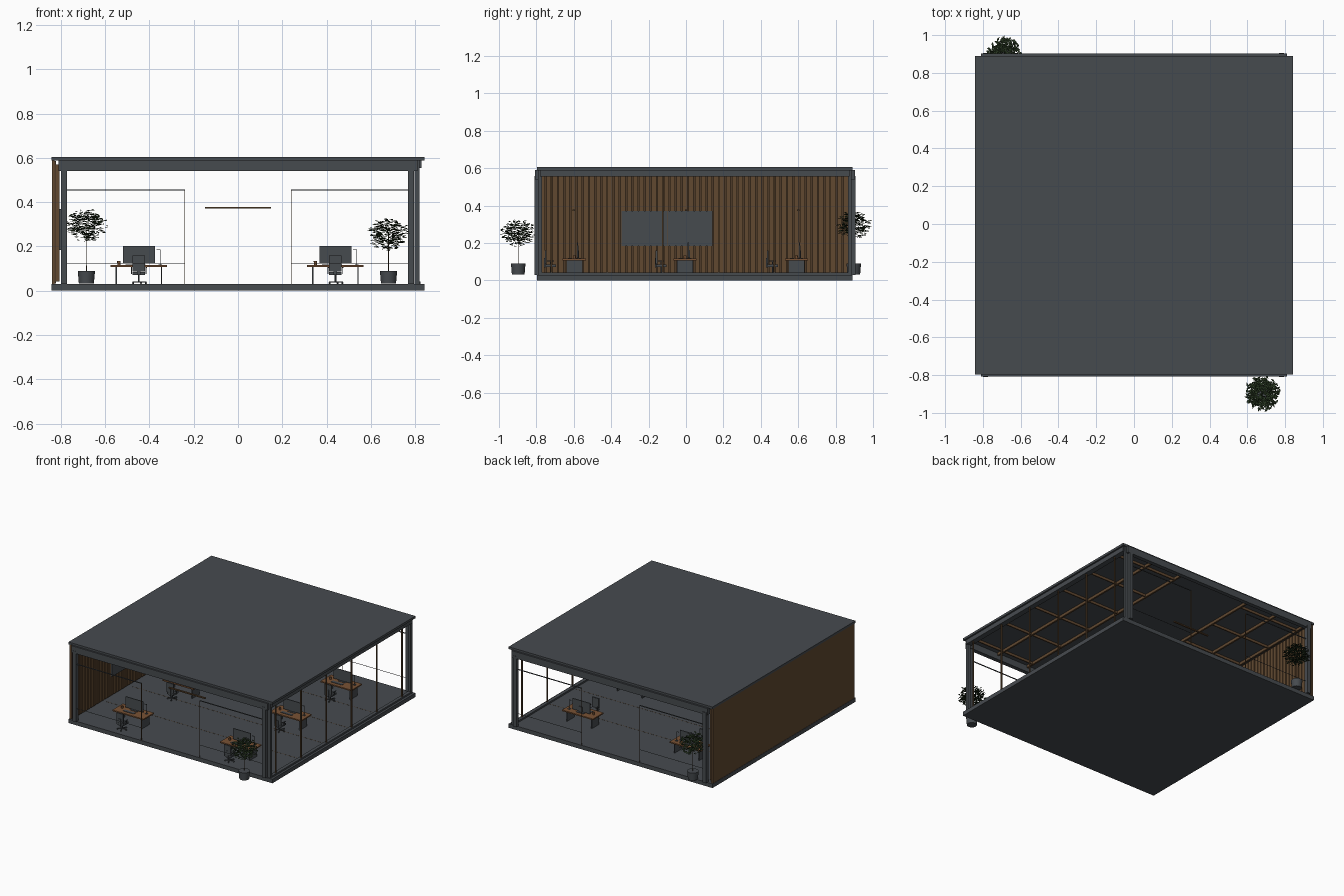
import bpy, bmesh, math, random
from mathutils import Matrix, Vector

if "Cube" in bpy.data.objects:
    bpy.data.objects.remove(bpy.data.objects["Cube"])
random.seed(4)


def material(name, r, g, b):
    m = bpy.data.materials.new(name)
    m.use_nodes = True
    m.diffuse_color = (r, g, b, 1)
    m.node_tree.nodes["Principled BSDF"].inputs["Base Color"].default_value = (r, g, b, 1)
    return m


GREY = material("charcoal metal", .062, .070, .078)
WOOD = material("slat wood", .12, .066, .030)
BACK = material("shadow wood", .075, .042, .022)
DESK = material("desk wood", .19, .085, .035)
LEAF = material("leaf green", .022, .040, .016)
BARK = material("trunk brown", .06, .035, .02)


def add_box(bm, x0, x1, y0, y1, z0, z1):
    size = Matrix.Diagonal((x1 - x0, y1 - y0, z1 - z0, 1))
    mid = Matrix.Translation(((x0 + x1) / 2, (y0 + y1) / 2, (z0 + z1) / 2))
    bmesh.ops.create_cube(bm, size=1, matrix=mid @ size)


def add_tube(bm, x, y, z0, z1, r0, r1, sides=16):
    bmesh.ops.create_cone(bm, cap_ends=True, segments=sides, radius1=r0, radius2=r1,
                          depth=z1 - z0, matrix=Matrix.Translation((x, y, (z0 + z1) / 2)))


def finish(name, bm, mat):
    me = bpy.data.meshes.new(name)
    bm.to_mesh(me)
    bm.free()
    me.materials.append(mat)
    ob = bpy.data.objects.new(name, me)
    bpy.context.collection.objects.link(ob)
    return ob


def boxes(name, mat, *items):
    bm = bmesh.new()
    for b in items:
        add_box(bm, *b)
    return finish(name, bm, mat)


def copies(ob, spots):
    # linked duplicates share one mesh
    for i, p in enumerate(spots):
        o = ob if i == 0 else ob.copy()
        if i:
            bpy.context.collection.objects.link(o)
        o.location = p


FRONT, REAR = -.797, .89

# slab, roof and structural frame
boxes("floor_slab", GREY, (-.842, .842, FRONT, REAR, 0, .03))
boxes("roof", GREY, (-.842, .842, FRONT, REAR, .588, .605))
boxes("end_beams", GREY, *[(-.81, .81, y, y + .03, .54, .59) for y in (-.808, .873)])
boxes("side_beam", GREY, (.79, .83, -.78, .873, .555, .588))
boxes("side_sill", GREY, (.80, .825, -.78, .873, .03, .042))
boxes("corner_columns", GREY, *[(x, x + .028, y, y + .028, .03, .557)
                               for x in (-.80, .767) for y in (-.81, .878)])
boxes("side_posts", GREY, *[(.797, .82, y, y + .02, .03, .588) for y in (-.79, .865)])

# timber wall with vertical slats
boxes("timber_wall", WOOD, (-.84, -.828, -.79, .883, .03, .588))
boxes("wall_backing", BACK, (-.828, -.822, -.785, .878, .032, .585))
SLATS = 50
pitch = 1.655 / SLATS
boxes("wall_slats", WOOD, *[(-.822, -.806, -.78 + i * pitch, -.78 + (i + .78) * pitch, .042, .57)
                           for i in range(SLATS)])
boxes("wall_board", GREY, (-.806, -.798, -.345, -.102, .185, .37),
      (-.806, -.798, -.099, .142, .185, .37))

# slim mullions, ceiling battens and floor joints on a shared module
MODULE = [-.72 + .298 * i for i in range(6)]
boxes("side_mullions", WOOD, *[(.812, .82, y - .004, y + .004, .035, .585) for y in MODULE])
battens = []
for s in (-1, 1):
    for x in (.29, .55, .79):
        battens.append((s * x - .006, s * x + .006, -.775, .87, .568, .588))
    for y in MODULE:
        a, b = sorted((s * .29, s * .80))
        battens.append((a, b, y - .004, y + .004, .570, .588))
boxes("ceiling_battens", WOOD, *battens)
boxes("floor_joints", BACK, *[(-.79, .79, y - .0015, y + .0015, .03, .0306) for y in MODULE[1:5]])

# glazing trims beside the entrance at each end
trims, rails = [], []
for y in (-.797, .885):
    for s in (-1, 1):
        trims.append((s * .24 - .0015, s * .24 + .0015, y, y + .006, .03, .455))
        a, b = sorted((s * .24, s * .78))
        rails.append((a, b, y, y + .006, .453, .458))
        rails.append((a, b, y, y + .004, .124, .1255))
boxes("glazing_edges", WOOD, *trims)
boxes("glazing_rails", GREY, *rails)

# pendant lights
lamp = boxes("pendant_light", WOOD, (-.15, .15, -.006, .006, -.004, .004))
copies(lamp, [(0, y, .375) for y in (-.6, 0, .6)])

# desk units, built around the desk centre on the floor
SPOTS = [(x, y, .03) for x in (-.448, .44) for y in (-.597, -.005, .59)]
copies(boxes("desk_top", DESK, (-.128, .128, -.062, .062, .077, .086)), SPOTS)
copies(boxes("desk_legs", GREY, (-.105, -.099, -.043, .043, 0, .077),
             (.099, .105, -.043, .043, 0, .077)), SPOTS)
copies(boxes("monitor", GREY, (-.072, .072, .014, .020, .092, .172),
             (-.012, .012, .020, .026, .086, .13), (-.03, .03, .005, .035, .086, .089),
             (-.06, .03, -.035, -.012, .086, .089)), SPOTS)
copies(boxes("task_lamp", GREY, (.095, .097, .02, .022, .086, .155),
             (.08, .097, .019, .023, .153, .156), (.088, .104, .013, .029, .086, .089)), SPOTS)
bm = bmesh.new()
add_tube(bm, -.09, 0, .086, .104, .007, .008)
copies(finish("cup", bm, DESK), SPOTS)

# swivel chair with a five-spoke base
bm = bmesh.new()
add_box(bm, -.028, .028, -.155, -.098, .042, .055)
add_box(bm, -.028, .028, -.158, -.148, .058, .13)
add_box(bm, -.008, .008, -.162, -.155, .04, .09)
for s in (-1, 1):
    add_box(bm, s * .033 - .003, s * .033 + .003, -.145, -.11, .072, .077)
    add_box(bm, s * .033 - .002, s * .033 + .002, -.13, -.125, .045, .072)
add_tube(bm, 0, -.127, .008, .042, .004, .004, 8)
for k in range(5):
    turn = Matrix.Translation((0, -.127, .009)) @ Matrix.Rotation(k * math.tau / 5, 4, "Z")
    bmesh.ops.create_cube(bm, size=1, matrix=turn @ Matrix.Translation((.017, 0, 0))
                          @ Matrix.Diagonal((.034, .004, .004, 1)))
    bmesh.ops.create_uvsphere(bm, u_segments=8, v_segments=6, radius=.005,
                              matrix=turn @ Matrix.Translation((.032, 0, -.004)))
copies(finish("chair", bm, GREY), SPOTS)


# potted trees: round planter, thin trunk, crown of loose leaves
def tree(name, x, y, crown):
    bm = bmesh.new()
    add_tube(bm, x, y, .032, .09, .034, .039, 24)
    pot = finish(name + "_planter", bm, GREY)
    bpy.ops.object.select_all(action="DESELECT")
    pot.select_set(True)
    bpy.context.view_layer.objects.active = pot
    bpy.ops.object.shade_smooth_by_angle()
    bm = bmesh.new()
    add_tube(bm, x, y, .09, crown, .002, .0015, 6)
    finish(name + "_trunk", bm, BARK)
    bm = bmesh.new()
    for _ in range(420):
        d = Vector([random.gauss(0, 1) for _ in range(3)]).normalized()
        r = random.uniform(.45, 1)
        centre = Vector((x + d.x * r * .092, y + d.y * r * .092, crown + d.z * r * .076))
        tilt = Matrix.Rotation(random.uniform(-.6, .6), 4, "X")
        spin = Matrix.Rotation(random.uniform(0, math.tau), 4, "Z")
        m = Matrix.Translation(centre) @ spin @ tilt
        tip = random.uniform(.011, .015)
        leaf = [(-tip, 0, 0), (0, -.006, .002), (tip, 0, -.002), (0, .006, .002)]
        bm.faces.new([bm.verts.new(m @ Vector(p)) for p in leaf])
    finish(name + "_leaves", bm, LEAF)


tree("front_tree", .68, -.897, .255)
tree("rear_tree", -.685, .897, .295)
